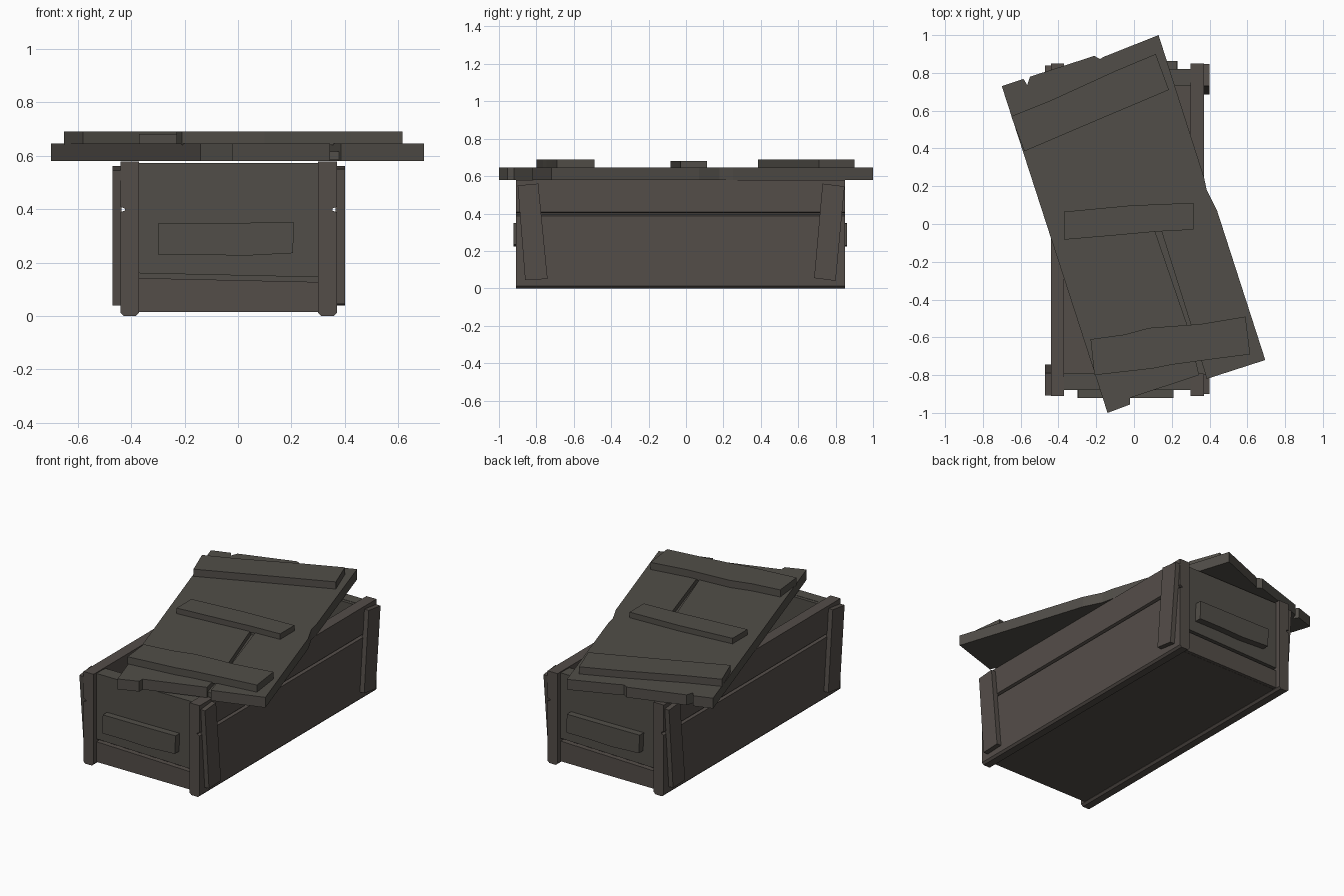
import bpy, bmesh, math
from mathutils import Matrix


def material(name, rgb):
    m = bpy.data.materials.new(name)
    m.diffuse_color = (*rgb, 1)
    return m


GREY = material("weathered grey wood", (0.083, 0.076, 0.065))
BROWN = material("brown wood", (0.088, 0.075, 0.066))

# the box sits slightly off the centre of the whole model
BOX = Matrix.Translation((-0.035, -0.03, 0))
HALF_TURN = Matrix.Rotation(math.pi, 4, 'Z')


def prism(name, pts, axis, a, b, mat, matrix=Matrix()):
    """Extrude a 2D outline along an axis from a to b."""
    place = {'x': lambda p, t: (t, p[0], p[1]),
             'y': lambda p, t: (p[0], t, p[1]),
             'z': lambda p, t: (p[0], p[1], t)}[axis]
    bm = bmesh.new()
    lo = [bm.verts.new(place(p, a)) for p in pts]
    hi = [bm.verts.new(place(p, b)) for p in pts]
    bm.faces.new(lo)
    bm.faces.new(hi)
    n = len(pts)
    for i in range(n):
        j = (i + 1) % n
        bm.faces.new((lo[i], lo[j], hi[j], hi[i]))
    bmesh.ops.recalc_face_normals(bm, faces=bm.faces[:])
    bm.transform(matrix)
    me = bpy.data.meshes.new(name)
    bm.to_mesh(me)
    bm.free()
    me.materials.append(mat)
    ob = bpy.data.objects.new(name, me)
    bpy.context.collection.objects.link(ob)
    return ob


def pair(name, pts, axis, a, b, mat):
    """Same part on opposite sides of the box."""
    prism(name + "_a", pts, axis, a, b, mat, BOX)
    prism(name + "_b", pts, axis, a, b, mat, BOX @ HALF_TURN)


# long side walls with a groove between the two boards
wall = [(0.335, 0.012), (0.347, 0), (0.393, 0), (0.405, 0.012),
        (0.405, 0.388), (0.388, 0.394), (0.388, 0.402), (0.405, 0.408),
        (0.405, 0.578), (0.335, 0.578)]
pair("side_wall", wall, 'y', -0.88, 0.88, BROWN)

# leaning battens near the wall ends
pair("front_side_batten",
     [(-0.87, 0.55), (-0.76, 0.56), (-0.71, 0.05), (-0.83, 0.045)],
     'x', 0.40, 0.435, BROWN)
pair("rear_side_batten",
     [(0.76, 0.56), (0.878, 0.545), (0.83, 0.04), (0.715, 0.055)],
     'x', 0.40, 0.435, BROWN)

# end panels: two boards with a slanted gap over a backing
pair("end_lower_board",
     [(-0.34, 0.015), (0.34, 0.015), (0.34, 0.127), (-0.34, 0.142)],
     'y', -0.85, -0.78, BROWN)
pair("end_upper_board",
     [(-0.34, 0.16), (0.34, 0.145), (0.34, 0.572), (-0.34, 0.572)],
     'y', -0.85, -0.78, GREY)
pair("end_backing",
     [(-0.34, 0.02), (0.34, 0.02), (0.34, 0.57), (-0.34, 0.57)],
     'y', -0.82, -0.76, GREY)

# end grips
pair("end_grip",
     [(-0.265, 0.23), (-0.09, 0.23), (0.05, 0.225), (0.24, 0.235),
      (0.245, 0.35), (0.0, 0.348), (-0.262, 0.347)],
     'y', -0.892, -0.84, GREY)

# floor
prism("floor", [(-0.34, -0.83), (0.34, -0.83), (0.34, 0.83), (-0.34, 0.83)],
      'z', 0.014, 0.05, BROWN, BOX)

# skewed lid with chipped ends and a slit between boards
lid = [(-0.14, -1.0), (-0.02, -0.955), (-0.02, -0.92), (0.345, -0.80),
       (0.28, -0.53), (0.105, -0.02), (0.14, -0.02), (0.30, -0.53),
       (0.385, -0.82), (0.695, -0.72), (0.44, 0.07), (0.385, 0.18),
       (0.37, 0.25), (0.13, 1.0), (-0.16, 0.885), (-0.18, 0.873),
       (-0.21, 0.89), (-0.55, 0.78), (-0.565, 0.735), (-0.585, 0.768),
       (-0.70, 0.73)]
prism("lid", lid, 'z', 0.58, 0.645, GREY)
prism("lid_slit_backing",
      [(0.34, -0.79), (0.27, -0.53), (0.09, -0.01), (0.15, -0.01),
       (0.31, -0.53), (0.39, -0.80)],
      'z', 0.583, 0.615, GREY)

# lid battens
prism("lid_rear_batten",
      [(-0.58, 0.385), (-0.17, 0.56), (0.02, 0.64), (0.185, 0.71),
       (0.115, 0.90), (-0.1, 0.81), (-0.45, 0.65), (-0.65, 0.57)],
      'z', 0.64, 0.69, GREY)
prism("lid_middle_batten",
      [(-0.37, -0.083), (-0.1, -0.06), (0.12, -0.04), (0.315, -0.03),
       (0.315, 0.112), (-0.02, 0.098), (-0.37, 0.065)],
      'z', 0.64, 0.68, GREY)
prism("lid_front_batten",
      [(-0.21, -0.80), (0.1, -0.765), (0.2, -0.745), (0.42, -0.715),
       (0.615, -0.69), (0.59, -0.49), (0.35, -0.53), (0.08, -0.55),
       (-0.05, -0.585), (-0.23, -0.61)],
      'z', 0.64, 0.69, GREY)
